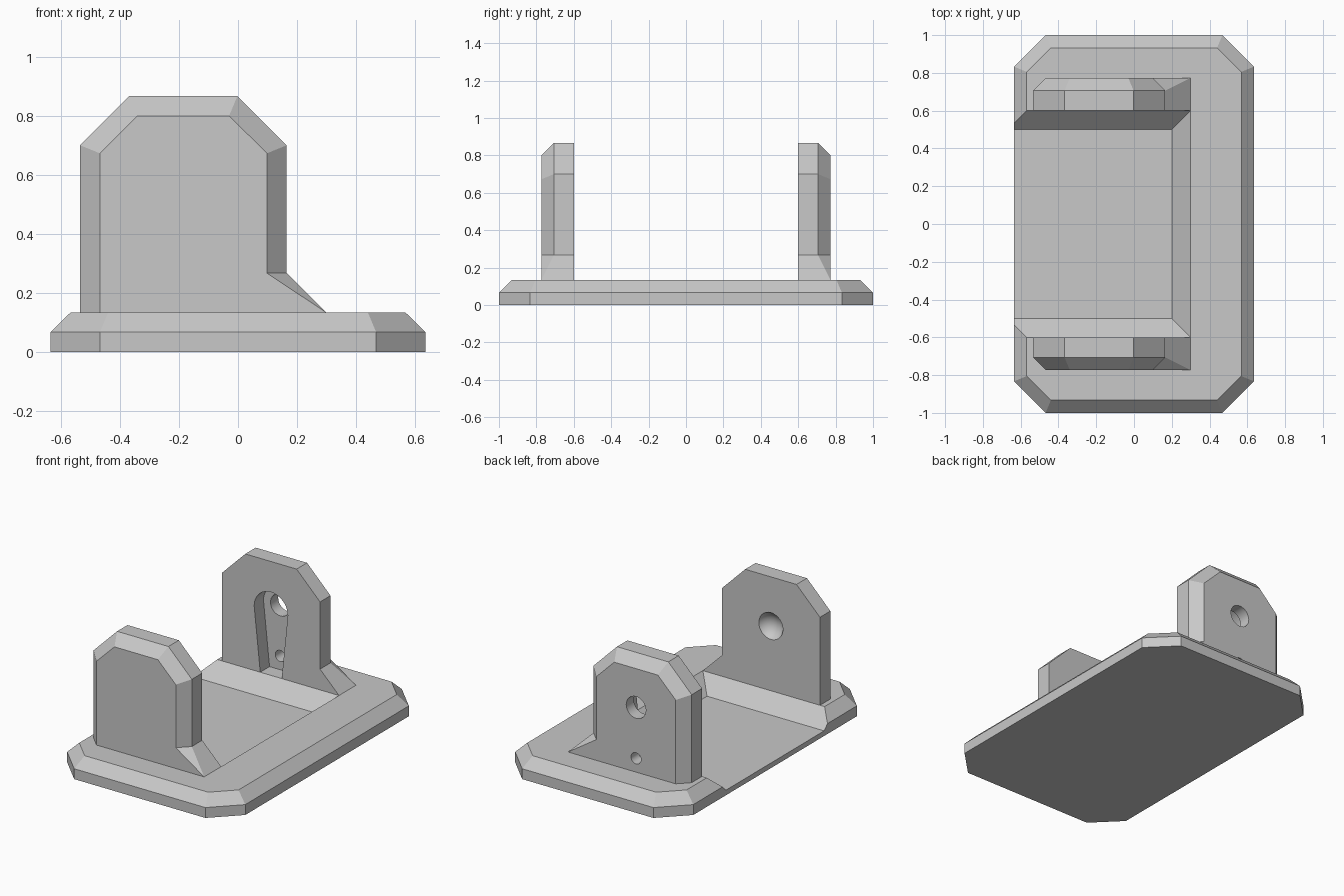
import bpy, bmesh, math
from mathutils import Matrix

old = bpy.data.objects.get("Cube")
if old:
    bpy.data.objects.remove(old, do_unlink=True)

grey = bpy.data.materials.new("light grey")
grey.use_nodes = True
colour = (0.58, 0.58, 0.58, 1)
grey.diffuse_color = colour
grey.node_tree.nodes["Principled BSDF"].inputs["Base Color"].default_value = colour


def finish(name, bm):
    """Turn a bmesh into a named grey object."""
    bmesh.ops.recalc_face_normals(bm, faces=bm.faces)
    mesh = bpy.data.meshes.new(name)
    bm.to_mesh(mesh)
    bm.free()
    mesh.materials.append(grey)
    obj = bpy.data.objects.new(name, mesh)
    bpy.context.collection.objects.link(obj)
    return obj


def loft(name, rings):
    """Closed solid through rings of equal point count."""
    bm = bmesh.new()
    loops = [[bm.verts.new(p) for p in ring] for ring in rings]
    for a, b in zip(loops, loops[1:]):
        n = len(a)
        for i in range(n):
            j = (i + 1) % n
            bm.faces.new((a[i], a[j], b[j]))
            bm.faces.new((a[i], b[j], b[i]))
    bm.faces.new(loops[0])
    bm.faces.new(loops[-1])
    bmesh.ops.recalc_face_normals(bm, faces=bm.faces)
    bmesh.ops.dissolve_limit(bm, angle_limit=0.01, verts=bm.verts, edges=bm.edges)
    return finish(name, bm)


def cut(target, cutter):
    cutter.hide_render = True
    mod = target.modifiers.new("cut", 'BOOLEAN')
    mod.operation = 'DIFFERENCE'
    mod.solver = 'EXACT'
    mod.object = cutter
    bpy.context.view_layer.objects.active = target
    bpy.ops.object.modifier_apply(modifier=mod.name)
    bpy.data.objects.remove(cutter, do_unlink=True)


def pin(radius, x, y, z):
    """Round cutter running along y."""
    bm = bmesh.new()
    bmesh.ops.create_cone(bm, cap_ends=True, segments=32, radius1=radius,
                          radius2=radius, depth=0.6,
                          matrix=Matrix.Translation((x, y, z)) @ Matrix.Rotation(math.pi / 2, 4, 'X'))
    return finish("pin_cutter", bm)


# Base plate: octagon with a chamfered upper rim
TOP, CH = 0.133, 0.067


def octagon(inset, z):
    x, y = 0.635 - inset, 1 - inset
    c = 0.167 - inset * (2 - math.sqrt(2))
    return [(x, y - c, z), (x - c, y, z), (c - x, y, z), (-x, y - c, z),
            (-x, c - y, z), (c - x, -y, z), (x - c, -y, z), (x, c - y, z)]


base = loft("base_plate", [octagon(0, 0), octagon(0, CH), octagon(CH, TOP)])


# Sunken channel with sloped walls, open on one side
def channel_ring(grow, z):
    x, y = 0.2 + grow, 0.5 + grow
    return [(-1, -y, z), (x, -y, z), (x, y, z), (-1, y, z)]


cut(base, loft("channel_cutter", [channel_ring(0, TOP - 0.1), channel_ring(0.2, TOP + 0.1)]))

# Upright brackets: chamfered outer edge and a sloped foot
outline = [(-0.535, 0.1), (-0.535, 0.7), (-0.368, 0.867), (-0.002, 0.867),
           (0.165, 0.7), (0.165, 0.267), (0.3, TOP), (0.3, 0.1)]
outer = [(-0.468, 0.1), (-0.468, 0.673), (-0.34, 0.8), (-0.03, 0.8),
         (0.098, 0.673), (0.098, 0.267), (0.3, TOP), (0.3, 0.1)]


def bracket(name, side):
    layers = [(outline, 0.6), (outline, 0.706), (outer, 0.773)]
    return loft(name, [[(x, side * y, z) for x, z in pts] for pts, y in layers])


front = bracket("front_bracket", -1)
back = bracket("back_bracket", 1)
CX, CZ = -0.185, 0.55

# Round dimple on the inside of the front bracket
bm = bmesh.new()
bmesh.ops.create_uvsphere(bm, u_segments=32, v_segments=20, radius=0.095,
                          matrix=Matrix.Translation((CX, -0.56, CZ)))
cut(front, finish("dimple_cutter", bm))

# Tapered slot on the inside of the back bracket
slot = [(CX + 0.12 * math.cos(a), CZ + 0.12 * math.sin(a))
        for a in (math.pi * i / 20 for i in range(21))]
slot += [(CX - 0.068, 0.05), (CX + 0.068, 0.05)]
cut(back, loft("slot_cutter", [[(x, y, z) for x, z in slot] for y in (0.5, 0.695)]))

# Axle hole and small hole through the back bracket
cut(back, pin(0.07, CX, 0.7, CZ))
cut(back, pin(0.036, CX, 0.7, 0.222))

for obj in (front, back):
    bpy.ops.object.select_all(action='DESELECT')
    obj.select_set(True)
    bpy.context.view_layer.objects.active = obj
    bpy.ops.object.shade_smooth_by_angle(angle=math.radians(20))
